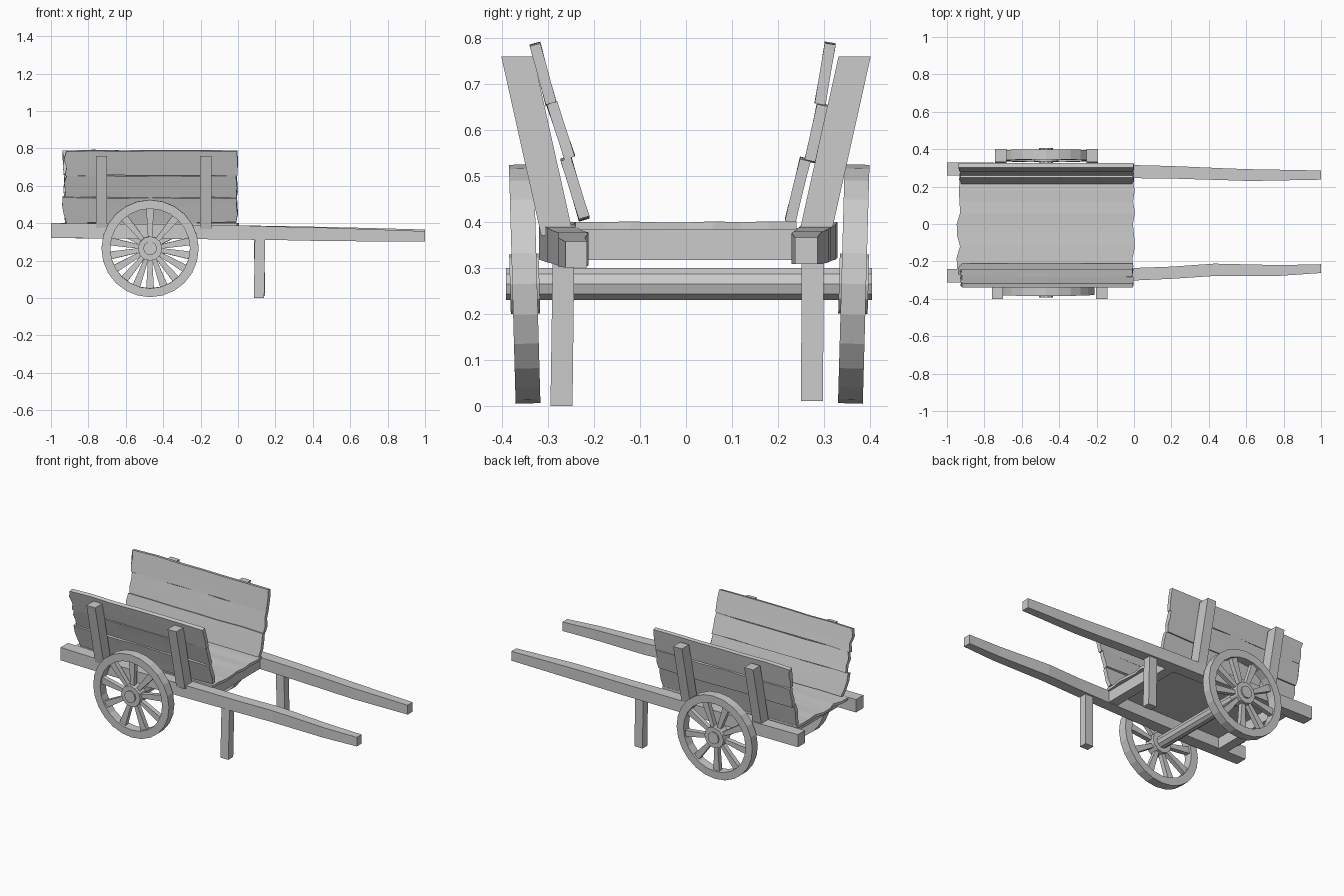
import bpy, bmesh, math, random
from mathutils import Matrix, Vector

if "Cube" in bpy.data.objects:
    bpy.data.objects.remove(bpy.data.objects["Cube"])

random.seed(4)


def finish(name, bm, matrix=None):
    if matrix:
        bm.transform(matrix)
    bmesh.ops.recalc_face_normals(bm, faces=bm.faces)
    me = bpy.data.meshes.new(name)
    bm.to_mesh(me)
    bm.free()
    ob = bpy.data.objects.new(name, me)
    bpy.context.collection.objects.link(ob)
    return ob


def loft_into(bm, sections, closed=False):
    """Skin a list of equal-sized point loops; closed joins last to first."""
    rings = [[bm.verts.new(p) for p in s] for s in sections]
    n = len(rings[0])
    pairs = list(zip(rings, rings[1:])) + ([(rings[-1], rings[0])] if closed else [])
    for a, b in pairs:
        for i in range(n):
            j = (i + 1) % n
            bm.faces.new((a[i], a[j], b[j], b[i]))
    if not closed:
        bm.faces.new(rings[0])
        bm.faces.new(rings[-1])


def loft(name, sections):
    bm = bmesh.new()
    loft_into(bm, sections)
    return finish(name, bm)


def rect_yz(x, y0, y1, z0, z1):
    return [(x, y0, z0), (x, y1, z0), (x, y1, z1), (x, y0, z1)]


def rect_xy(z, x0, x1, y0, y1):
    return [(x0, y0, z), (x1, y0, z), (x1, y1, z), (x0, y1, z)]


def cyl_into(bm, r, z0, z1, n):
    loft_into(bm, [[(r * math.cos(2 * math.pi * i / n), r * math.sin(2 * math.pi * i / n), z)
                    for i in range(n)] for z in (z0, z1)])


# Shafts running the whole length: x, y low, y high, z low, z high
loft("front_shaft", [rect_yz(*s) for s in (
    (-1, -.312, -.24, .32, .40), (-.5, -.32, -.245, .318, .395), (0, -.302, -.235, .312, .388),
    (.2, -.293, -.228, .31, .382), (.43, -.278, -.212, .305, .377), (.78, -.277, -.22, .302, .365),
    (1, -.262, -.215, .301, .357))])
loft("back_shaft", [rect_yz(*s) for s in (
    (-1, .26, .33, .322, .40), (-.5, .25, .325, .318, .393), (0, .245, .315, .315, .388),
    (.2, .243, .31, .312, .385), (.5, .234, .297, .309, .379), (.62, .23, .293, .308, .376),
    (1, .237, .286, .308, .366))])

# Legs
loft("front_leg", [rect_xy(0, .085, .14, -.295, -.247), rect_xy(.33, .09, .145, -.29, -.243)])
loft("back_leg", [rect_xy(.01, .09, .145, .25, .298), rect_xy(.33, .085, .14, .252, .30)])

# Cross bars under the bed
for i, x in enumerate((-.84, -.05)):
    loft(f"cross_bar_{i}", [
        [(x - .03, y, .317), (x + .03, y, .317), (x + .03, y, .387), (x - .03, y, .387)]
        for y in (-.27, .27)])

# Bed with slightly uneven ends
bed = []
for i in range(9):
    y = -.24 + i * .06
    x0, x1 = -.94 + random.uniform(-.012, .012), random.uniform(-.008, .008)
    dz = random.uniform(-.002, .002)
    bed.append([(x0, y, .384), (x1, y, .384), (x1, y, .40 + dz), (x0, y, .40 + dz)])
loft("bed", bed)

# Side boards: (inner y, z) at bottom and top, board thickness outward
boards = {
    1: ((.215, .405, .248, .54), (.258, .535, .285, .658), (.28, .66, .302, .79)),
    -1: ((.21, .41, .25, .542), (.242, .545, .28, .66), (.282, .66, .317, .79)),
}
for side, rows in boards.items():
    for k, (yb, zb, yt, zt) in enumerate(rows):
        axis = Vector((yt - yb, zt - zb)).normalized()
        out = Vector((axis.y, -axis.x)) * .024
        ends = [[random.uniform(-.012, .012) for _ in range(4)] for _ in range(2)]
        secs = []
        for i in range(7):
            t = i / 6
            x = -.928 + .922 * t
            wob = [random.uniform(-.003, .003) for _ in range(2)]
            inner, outer = [], []
            for j in range(4):
                s = j / 3
                e = ends[0][j] if i == 0 else ends[1][j] * .5 if i == 6 else 0
                y = yb + (yt - yb) * s
                z = zb + (zt - zb) * s + (wob[0] if j == 0 else wob[1] if j == 3 else 0)
                inner.append((x + e, side * y, z))
                outer.append((x + e, side * (y + out.x), z + out.y))
            secs.append(inner + outer[::-1])
        loft(f"{'back' if side > 0 else 'front'}_board_{k}", secs)

# Leaning posts outside the boards
for side, starts in ((-1, (-.76, -.203)), (1, (-.742, -.253))):
    for i, x in enumerate(starts):
        loft(f"{'back' if side > 0 else 'front'}_post_{i}", [
            rect_xy(z, x, x + .06, side * y, side * (y + .07))
            for z, y in ((.37, .245), (.76, .332))])

# Axle
bm = bmesh.new()
cyl_into(bm, .037, -.392, .405, 10)
finish("axle", bm, Matrix.Translation((-.47, 0, .265)) @ Matrix.Rotation(-math.pi / 2, 4, 'X'))

# Wheels, built around local z then turned to face sideways with a slight camber
for side, label, yc, lean in ((-1, "front", -.351, 1.6), (1, "back", .365, -1.6)):
    M = (Matrix.Translation((-.47, yc, .265)) @ Matrix.Rotation(math.radians(lean), 4, 'X')
         @ Matrix.Rotation(-side * math.pi / 2, 4, 'X'))
    bm = bmesh.new()
    rim = []
    for i in range(24):
        a = 2 * math.pi * i / 24
        rim.append([(r * math.cos(a), r * math.sin(a), z)
                    for r, z in ((.213, -.027), (.26, -.027), (.26, .027), (.213, .027))])
    loft_into(bm, rim, closed=True)
    finish(label + "_rim", bm, M)

    bm = bmesh.new()
    cyl_into(bm, .065, -.032, .032, 12)
    finish(label + "_hub", bm, M)

    bm = bmesh.new()
    for i in range(9):
        R = Matrix.Rotation(math.pi / 2 + 2 * math.pi * i / 9, 4, 'Z')
        loft_into(bm, [[R @ Vector(p) for p in
                        ((r, -w, -.014), (r, w, -.014), (r, w, .014), (r, -w, .014))]
                       for r, w in ((.05, .011), (.22, .021))])
    finish(label + "_spokes", bm, M)
